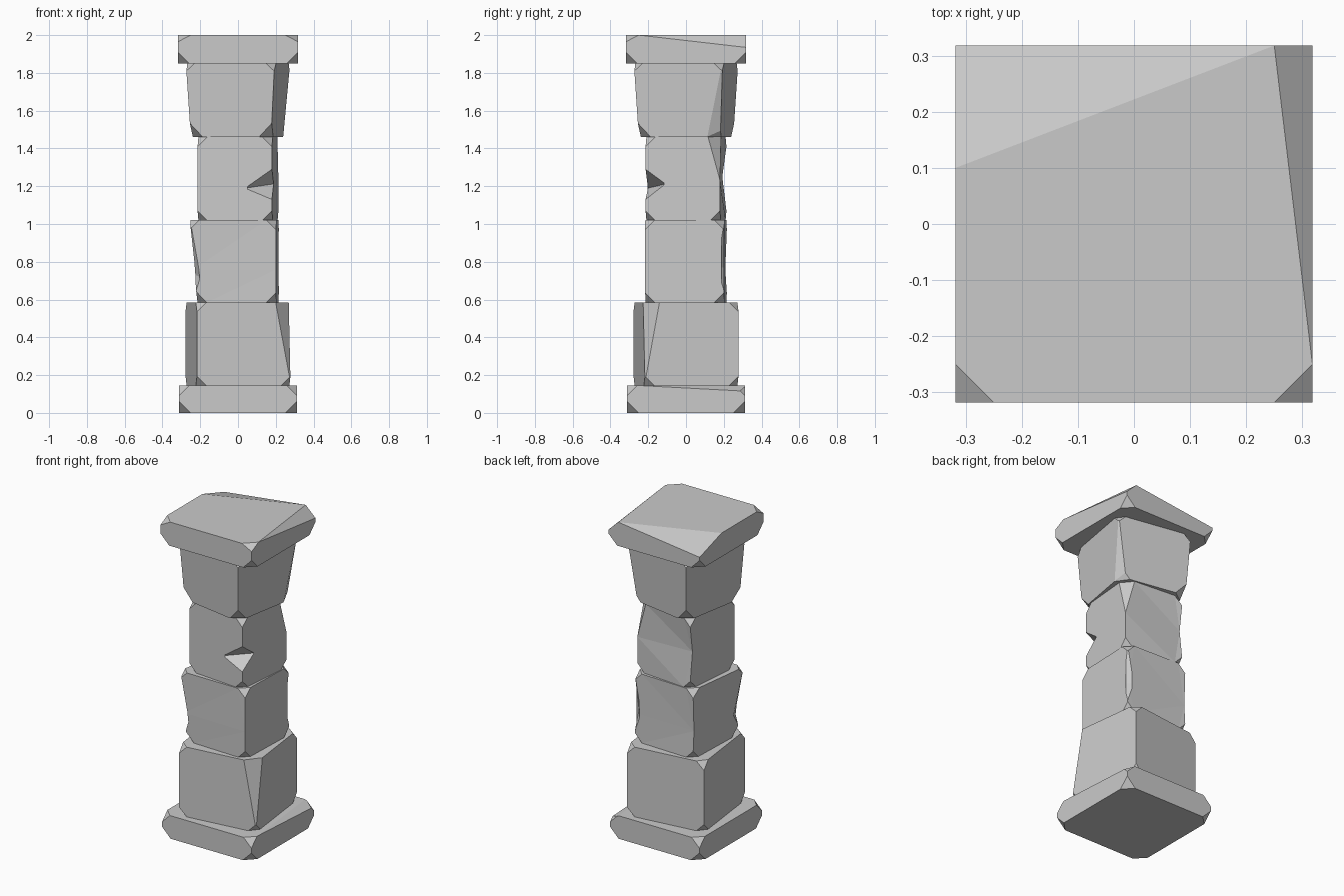
import bpy, bmesh, math
from mathutils import Vector, Matrix

if "Cube" in bpy.data.objects:
    bpy.data.objects.remove(bpy.data.objects["Cube"], do_unlink=True)

stone = bpy.data.materials.new("grey stone")
stone.use_nodes = True
stone.diffuse_color = (0.59, 0.59, 0.59, 1)
stone.node_tree.nodes["Principled BSDF"].inputs["Base Color"].default_value = (0.59, 0.59, 0.59, 1)


def finish(bm, name):
    bmesh.ops.recalc_face_normals(bm, faces=bm.faces)
    mesh = bpy.data.meshes.new(name)
    bm.to_mesh(mesh)
    bm.free()
    mesh.materials.append(stone)
    obj = bpy.data.objects.new(name, mesh)
    bpy.context.collection.objects.link(obj)
    return obj


def slice_off(bm, point, normal):
    """Remove everything beyond a plane and cap the cut."""
    geom = bm.verts[:] + bm.edges[:] + bm.faces[:]
    bmesh.ops.bisect_plane(bm, geom=geom, plane_co=point, plane_no=normal, clear_outer=True)
    bmesh.ops.holes_fill(bm, edges=[e for e in bm.edges if e.is_boundary])


def block(name, z0, z1, r0, r1, turn=0, low=0.05, high=0.05, slices=(), push=None, pinch=None):
    """Tapered, turned stone with chipped corners and extra hewn planes."""
    rot = Matrix.Rotation(math.radians(turn), 3, "Z")
    spread = math.cos(math.radians(turn)) + math.sin(math.radians(abs(turn)))
    bm = bmesh.new()
    bmesh.ops.create_cube(bm, size=2)
    corners = []
    for v in bm.verts:
        sign = v.co.copy()
        r, z = (r1, z1) if sign.z > 0 else (r0, z0)
        v.co = rot @ Vector((sign.x * r / spread, sign.y * r / spread, z))
        # Lean one top corner outwards
        if push and sign.z > 0 and sign.x < 0 and sign.y < 0:
            v.co += Vector(push)
        corners.append((v.co.copy(), sign))
    # Broken corners
    for co, sign in corners:
        size = high if sign.z > 0 else low
        if size:
            normal = rot @ sign
            slice_off(bm, co - rot @ Vector((sign.x * size, 0, 0)), normal)
    # Large hewn planes
    centre = Vector((0, 0, (z0 + z1) / 2))
    for a, b, c in slices:
        a, b, c = Vector(a), Vector(b), Vector(c)
        normal = (b - a).cross(c - a).normalized()
        if normal.dot(a - centre) < 0:
            normal.negate()
        slice_off(bm, a, normal)
    # Worn hollow on one back edge
    if pinch:
        z, depth = pinch
        geom = bm.verts[:] + bm.edges[:] + bm.faces[:]
        bmesh.ops.bisect_plane(bm, geom=geom, plane_co=(0, 0, z), plane_no=(0, 0, 1))
        for v in bm.verts:
            if abs(v.co.z - z) < 0.001 and v.co.y > 0.1 and v.co.x < 0:
                v.co.y -= depth
        bmesh.ops.triangulate(bm, faces=bm.faces)
    return finish(bm, name)


def chip(target, left, right, top, bottom):
    """Break a wedge out of a vertical edge; left and right are the ends of its crease."""
    left, right = Vector(left), Vector(right)
    middle = (left + right) / 2
    tips = [middle + (Vector(p) - middle) * 1.5 for p in (top, bottom)]
    bm = bmesh.new()
    for p in [left, right] + tips:
        bm.verts.new(p)
    bmesh.ops.convex_hull(bm, input=bm.verts)
    cutter = finish(bm, "chip_cutter")
    cutter.hide_render = True
    mod = target.modifiers.new("chip", "BOOLEAN")
    mod.operation = "DIFFERENCE"
    mod.solver = "EXACT"
    mod.object = cutter
    bpy.context.view_layer.objects.active = target
    bpy.ops.object.modifier_apply(modifier=mod.name)
    bpy.data.objects.remove(cutter, do_unlink=True)


# Square base slab
block("base_slab", 0, 0.145, 0.312, 0.312, low=0.06, high=0.055, slices=[
    ((0.312, -0.25, 0.145), (0.25, 0.312, 0.145), (0.312, 0.312, 0.115))])

# Four turned shaft stones
block("lower_stone", 0.145, 0.585, 0.278, 0.278, turn=7, slices=[
    ((0.275, -0.217, 0.18), (0.2, -0.226, 0.585), (0.269, -0.14, 0.585))])
lower_middle = block("lower_middle_stone", 0.585, 1.02, 0.216, 0.216, turn=-2,
                     push=(-0.04, -0.012, 0), pinch=(0.76, 0.008))
upper_middle = block("upper_middle_stone", 1.02, 1.46, 0.214, 0.214, turn=-5, slices=[
    ((0.212, 0.18, 1.24), (0.206, 0.12, 1.46), (0.15, 0.186, 1.46))], pinch=(1.25, 0.022))
block("upper_stone", 1.46, 1.85, 0.25, 0.276, turn=-10, low=0.065, high=0.045, slices=[
    ((0.273, 0.19, 1.83), (0.238, 0.12, 1.47), (0.215, 0.179, 1.47))])

# Cap slab with sloping top facets
block("cap_slab", 1.85, 2.0, 0.318, 0.318, low=0.06, high=0, slices=[
    ((0.318, -0.25, 2), (0.25, 0.318, 2), (0.318, 0.318, 1.935)),
    ((-0.318, 0.1, 2), (0.25, 0.318, 2), (-0.318, 0.318, 1.93)),
    ((-0.318, -0.25, 2), (-0.25, -0.318, 2), (-0.318, -0.318, 1.965)),
    ((0.318, -0.25, 2), (0.25, -0.318, 2), (0.318, -0.318, 1.965))])

# Wedges broken out of the middle stones' edges
chip(upper_middle, (0.04, -0.2, 1.19), (0.187, -0.11, 1.212),
     (0.18, -0.214, 1.29), (0.18, -0.214, 1.13))
chip(lower_middle, (0.208, 0.17, 0.77), (0.175, 0.2, 0.77),
     (0.214, 0.202, 1.0), (0.214, 0.202, 0.65))
chip(lower_middle, (-0.2, -0.204, 0.72), (-0.226, -0.15, 0.73),
     (-0.247, -0.21, 0.98), (-0.22, -0.205, 0.65))
